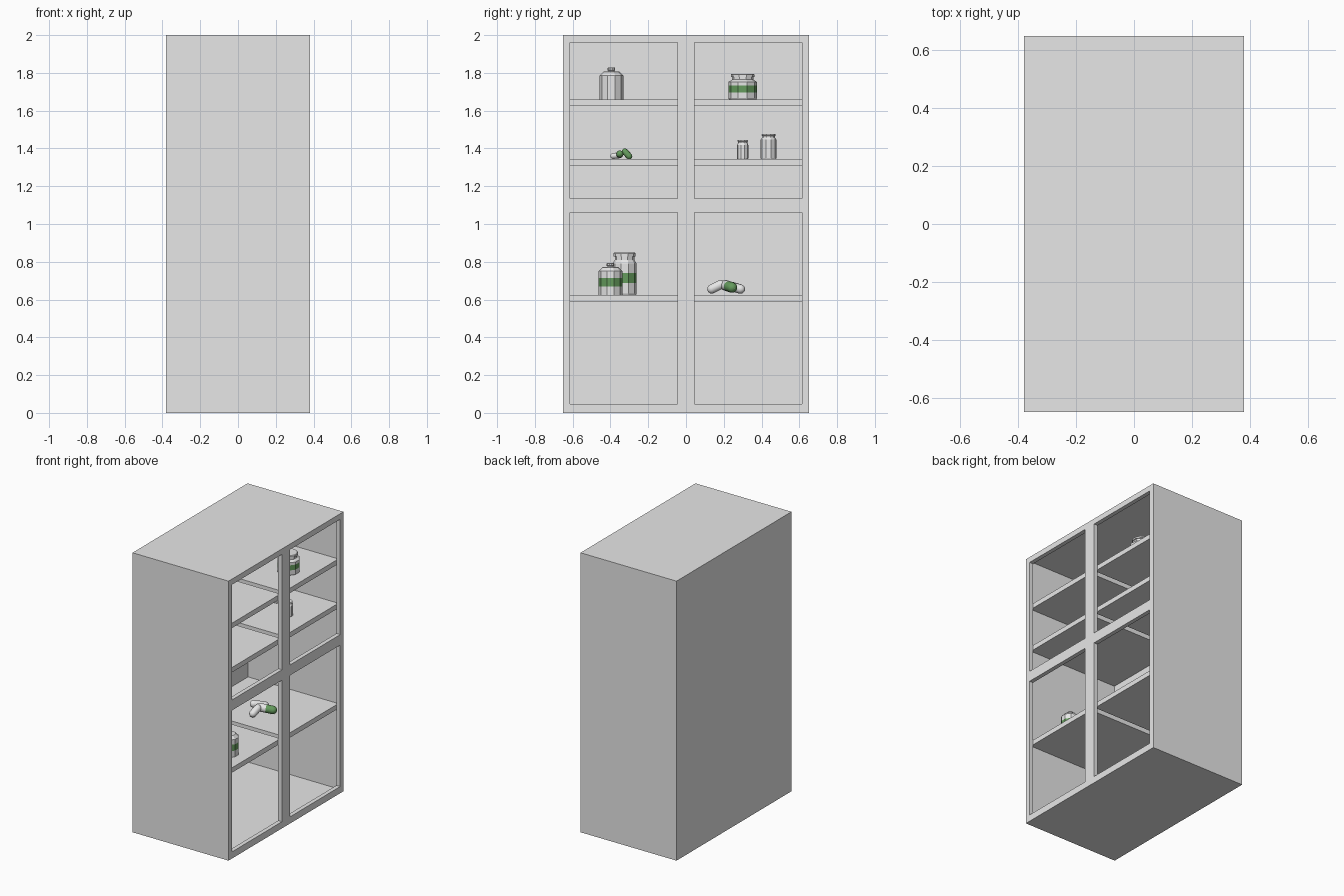
import bpy, bmesh, math
from mathutils import Vector

if "Cube" in bpy.data.objects:
    bpy.data.objects.remove(bpy.data.objects["Cube"], do_unlink=True)


def make_material(name, rgb):
    m = bpy.data.materials.new(name)
    m.use_nodes = True
    m.diffuse_color = (*rgb, 1)
    m.node_tree.nodes["Principled BSDF"].inputs["Base Color"].default_value = (*rgb, 1)
    return m


GREY = make_material("cabinet grey", (0.8, 0.8, 0.8))
WHITE = make_material("container white", (0.8, 0.8, 0.8))
GREEN = make_material("label green", (0.13, 0.33, 0.11))


def finish(name, bm, materials):
    bmesh.ops.recalc_face_normals(bm, faces=bm.faces)
    mesh = bpy.data.meshes.new(name)
    bm.to_mesh(mesh)
    bm.free()
    for m in materials:
        mesh.materials.append(m)
    ob = bpy.data.objects.new(name, mesh)
    bpy.context.collection.objects.link(ob)
    return ob


def box(name, x, y, z):
    bm = bmesh.new()
    bmesh.ops.create_cube(bm, size=1)
    for v in bm.verts:
        v.co = [(a + b) / 2 + c * (b - a) for (a, b), c in zip((x, y, z), v.co)]
    return finish(name, bm, [GREY])


def lathe(name, location, profile, label=None, sides=10):
    """Turned container; faces whose centre height lies in label are green."""
    bm = bmesh.new()
    rings = []
    for r, z in profile:
        rings.append([bm.verts.new((r * math.cos(t), r * math.sin(t), z))
                      for t in (math.tau * (i + 0.5) / sides for i in range(sides))])
    for low, high in zip(rings, rings[1:]):
        for i in range(sides):
            j = (i + 1) % sides
            f = bm.faces.new((low[i], low[j], high[j], high[i]))
            h = f.calc_center_median().z
            f.material_index = int(bool(label) and label[0] < h < label[1])
    bm.faces.new(rings[0])
    bm.faces.new(rings[-1])
    ob = finish(name, bm, [WHITE, GREEN])
    ob.location = location
    return ob


def capsule(name, start, end, radius, green_from):
    """Pill between two tip points, green beyond a fraction of its length."""
    start, end = Vector(start), Vector(end)
    length = (end - start).length
    arc = [math.pi / 2 * k / 4 for k in range(1, 5)]
    dome = [(radius * math.sin(a), radius * (1 - math.cos(a))) for a in arc]
    dome[0:0] = [(radius * 0.05, 0)]
    middle = [(radius, length * 0.5)]
    profile = dome + middle + [(r, length - z) for r, z in reversed(dome)]
    ob = lathe(name, start, profile, (green_from * length, length + 1), 12)
    ob.rotation_euler = (end - start).to_track_quat("Z", "Y").to_euler()
    ob.data.shade_smooth()


# Cabinet shell
W, D, H, T = 0.38, 0.65, 2.0, 0.015
FRONT = W - 0.03
box("back_panel", (-W, -W + T), (-D, D), (0, H))
box("top_panel", (-W + T, FRONT), (-D, D), (H - T, H))
box("bottom_panel", (-W + T, FRONT), (-D, D), (0, T))
for side, name in ((-1, "right"), (1, "left")):
    box(name + "_side_panel", (-W + T, FRONT),
        sorted((side * (D - T), side * D)), (T, H - T))

# Face frame with four openings
OPEN_Y = 0.613
for name, y in (("right_stile", (-D, -OPEN_Y)), ("centre_stile", (-0.045, 0.045)),
                ("left_stile", (OPEN_Y, D))):
    box(name, (FRONT, W), y, (0, H))
for bay, y in (("right", (-OPEN_Y, -0.045)), ("left", (0.045, OPEN_Y))):
    for name, z in (("bottom", (0, 0.048)), ("middle", (1.06, 1.135)), ("top", (1.96, H))):
        box(f"{bay}_{name}_rail", (FRONT, W), y, z)

# Shelves, split into two bays with a narrow gap
SHELVES = {"lower": 0.625, "middle": 1.343, "upper": 1.66}
for name, top in SHELVES.items():
    for bay, y in (("right", (-D + T, -0.02)), ("left", (0.02, D - T))):
        box(f"{bay}_{name}_shelf", (-W + T, FRONT), y, (top - 0.035, top))

LOW, MID, UP = SHELVES.values()

# Bottles with narrow necks
BOTTLE = [(0.063, 0), (0.063, 0.045), (0.063, 0.09), (0.063, 0.125), (0.043, 0.146),
          (0.016, 0.148), (0.016, 0.153), (0.02, 0.154), (0.02, 0.166), (0.016, 0.169)]
lathe("plain_bottle", (0, -0.395, UP), BOTTLE)
lathe("labelled_bottle", (0.21, -0.4, LOW), BOTTLE, (0.045, 0.09))


# Jars with wide lids
def jar(name, location, r, body, lid_r, top, label=None):
    stripe = label or (body * 0.3, body * 0.6)
    neck = lid_r * 0.9
    lid = body + (top - body) * 0.5
    lathe(name, location,
          [(r * 0.95, 0), (r, 0.006), (r, stripe[0]), (r, stripe[1]), (r, body * 0.92),
           (neck, body + 0.004), (neck, lid), (lid_r, lid + 0.002),
           (lid_r, top - 0.004), (lid_r * 0.93, top)], label)


jar("round_jar", (0.19, 0.3, UP), 0.076, 0.1, 0.063, 0.135, (0.037, 0.073))
jar("small_jar", (0.19, 0.3, MID), 0.03, 0.082, 0.028, 0.102)
jar("medium_jar", (0.0, 0.437, MID), 0.042, 0.112, 0.037, 0.134)
jar("tall_jar", (0.02, -0.325, LOW), 0.064, 0.18, 0.058, 0.224, (0.062, 0.115))

# Loose capsules
capsule("large_white_capsule", (0.02, 0.115, LOW + 0.02), (0.03, 0.205, LOW + 0.065), 0.025, 2)
capsule("large_two_tone_capsule", (0.0, 0.195, LOW + 0.055), (0.13, 0.255, LOW + 0.035), 0.028, 0.45)
capsule("large_back_capsule", (-0.06, 0.22, LOW + 0.05), (0.03, 0.305, LOW + 0.026), 0.025, 2)
capsule("small_white_capsule", (0.02, -0.4, MID + 0.016), (0.04, -0.34, MID + 0.022), 0.016, 2)
capsule("small_green_capsule", (0.0, -0.352, MID + 0.022), (0.08, -0.35, MID + 0.03), 0.019, 0.4)
capsule("small_leaning_capsule", (0.05, -0.335, MID + 0.052), (0.06, -0.29, MID + 0.004), 0.017, -1)
